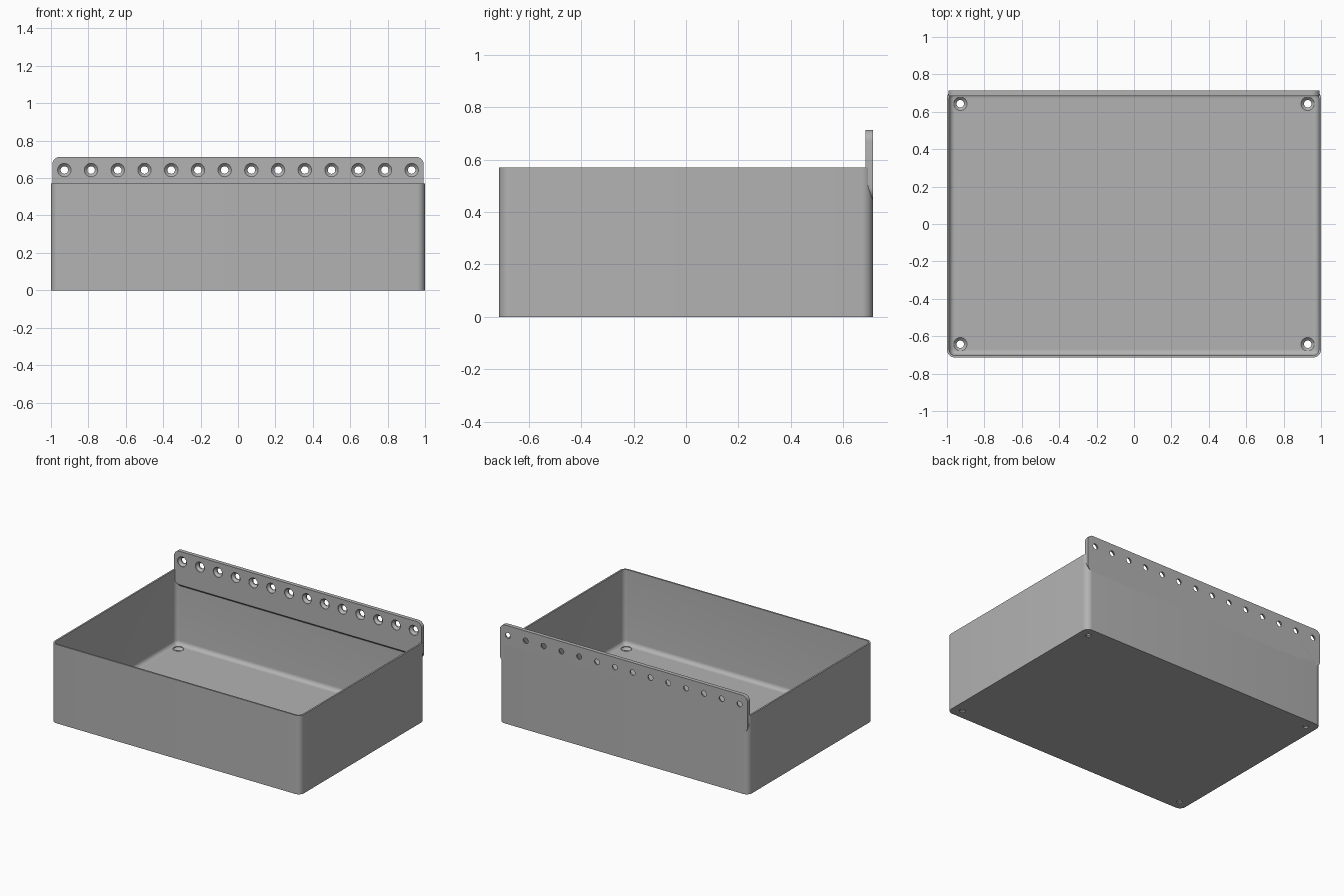
import bpy, bmesh, math

if "Cube" in bpy.data.objects:
    bpy.data.objects.remove(bpy.data.objects["Cube"], do_unlink=True)

HX, HY, HEIGHT = 1.0, 0.714, 0.571      # tray half width, half depth, height
WALL, FLOOR, RADIUS, FILLET = 0.012, 0.0286, 0.043, 0.03
PLATE_T, PLATE_TOP, PLATE_LOW = 0.0286, 0.714, 0.443
HOLE_R, SINK_R = 0.02, 0.036

grey = bpy.data.materials.new("plain grey")
grey.use_nodes = True
colour = (0.45, 0.45, 0.45, 1)
grey.diffuse_color = colour
grey.node_tree.nodes["Principled BSDF"].inputs["Base Color"].default_value = colour


def rounded_rect(hx, hy, r, steps=8):
    """Counter-clockwise outline of a rounded rectangle."""
    pts = []
    for q, (sx, sy) in enumerate([(1, 1), (-1, 1), (-1, -1), (1, -1)]):
        for i in range(steps + 1):
            a = (q + i / steps) * math.pi / 2
            pts.append((sx * (hx - r) + r * math.cos(a),
                        sy * (hy - r) + r * math.sin(a)))
    return pts


def loft(bm, rings):
    """Skin a stack of equal-length rings and cap both ends."""
    loops = [[bm.verts.new(p) for p in ring] for ring in rings]
    for a, b in zip(loops, loops[1:]):
        for i in range(len(a)):
            j = (i + 1) % len(a)
            bm.faces.new((a[i], a[j], b[j], b[i]))
    bm.faces.new(loops[0][::-1])
    bm.faces.new(loops[-1])


def make_object(name, bm):
    bmesh.ops.recalc_face_normals(bm, faces=bm.faces)
    mesh = bpy.data.meshes.new(name)
    bm.to_mesh(mesh)
    bm.free()
    mesh.materials.append(grey)
    obj = bpy.data.objects.new(name, mesh)
    bpy.context.collection.objects.link(obj)
    return obj


def drill(obj, name, spots, place):
    """Cut countersunk holes; place(spot, u, v, depth) gives a point, depth 0 at the wide face."""
    bm = bmesh.new()
    sink = SINK_R - HOLE_R
    for spot in spots:
        rings = []
        for r, depth in [(SINK_R, -0.01), (SINK_R, 0.004),
                         (HOLE_R, 0.004 + sink), (HOLE_R, 0.05)]:
            angles = [math.tau * i / 32 for i in range(32)]
            rings.append([place(spot, r * math.cos(a), r * math.sin(a), depth) for a in angles])
        loft(bm, rings)
    cutter = make_object(name, bm)
    cutter.hide_render = True
    mod = obj.modifiers.new("holes", 'BOOLEAN')
    mod.operation, mod.solver, mod.object = 'DIFFERENCE', 'EXACT', cutter
    bpy.context.view_layer.objects.active = obj
    bpy.ops.object.modifier_apply(modifier=mod.name)
    bpy.data.objects.remove(cutter, do_unlink=True)


def smooth(obj):
    bpy.ops.object.select_all(action='DESELECT')
    obj.select_set(True)
    bpy.context.view_layer.objects.active = obj
    bpy.ops.object.shade_smooth_by_angle(angle=math.radians(30))


# Open tray: outside wall, rim, inside wall, rounded inner floor edge
def tray_ring(inset, z):
    r = max(RADIUS - inset, 0.004)
    return [(x, y, z) for x, y in rounded_rect(HX - inset, HY - inset, r)]


rings = [tray_ring(0, 0), tray_ring(0, HEIGHT), tray_ring(WALL, HEIGHT)]
for i in range(7):
    a = i / 6 * math.pi / 2
    rings.append(tray_ring(WALL + FILLET * (1 - math.cos(a)),
                           FLOOR + FILLET * (1 - math.sin(a))))
bm = bmesh.new()
loft(bm, rings)
tray = make_object("tray", bm)
corners = [(sx * 0.9286, sy * 0.643) for sx in (-1, 1) for sy in (-1, 1)]
drill(tray, "floor_hole_cutter", corners,
      lambda s, u, v, d: (s[0] + u, s[1] + v, FLOOR - d))
smooth(tray)

# Mounting plate on the back wall, its underside sloping up towards the inside
mid, half = (PLATE_TOP + PLATE_LOW) / 2, (PLATE_TOP - PLATE_LOW) / 2
outline = rounded_rect(HX - 0.007, half, RADIUS)
back = [(x, HY, mid + z) for x, z in outline]
front = [(x, HY - PLATE_T, mid + z + (PLATE_T if z < 0 else 0)) for x, z in outline]
bm = bmesh.new()
loft(bm, [back, front])
plate = make_object("mounting_plate", bm)
drill(plate, "plate_hole_cutter", [(i - 6.5) / 7 for i in range(14)],
      lambda s, u, v, d: (s + u, HY - PLATE_T + d, 0.643 + v))
smooth(plate)
